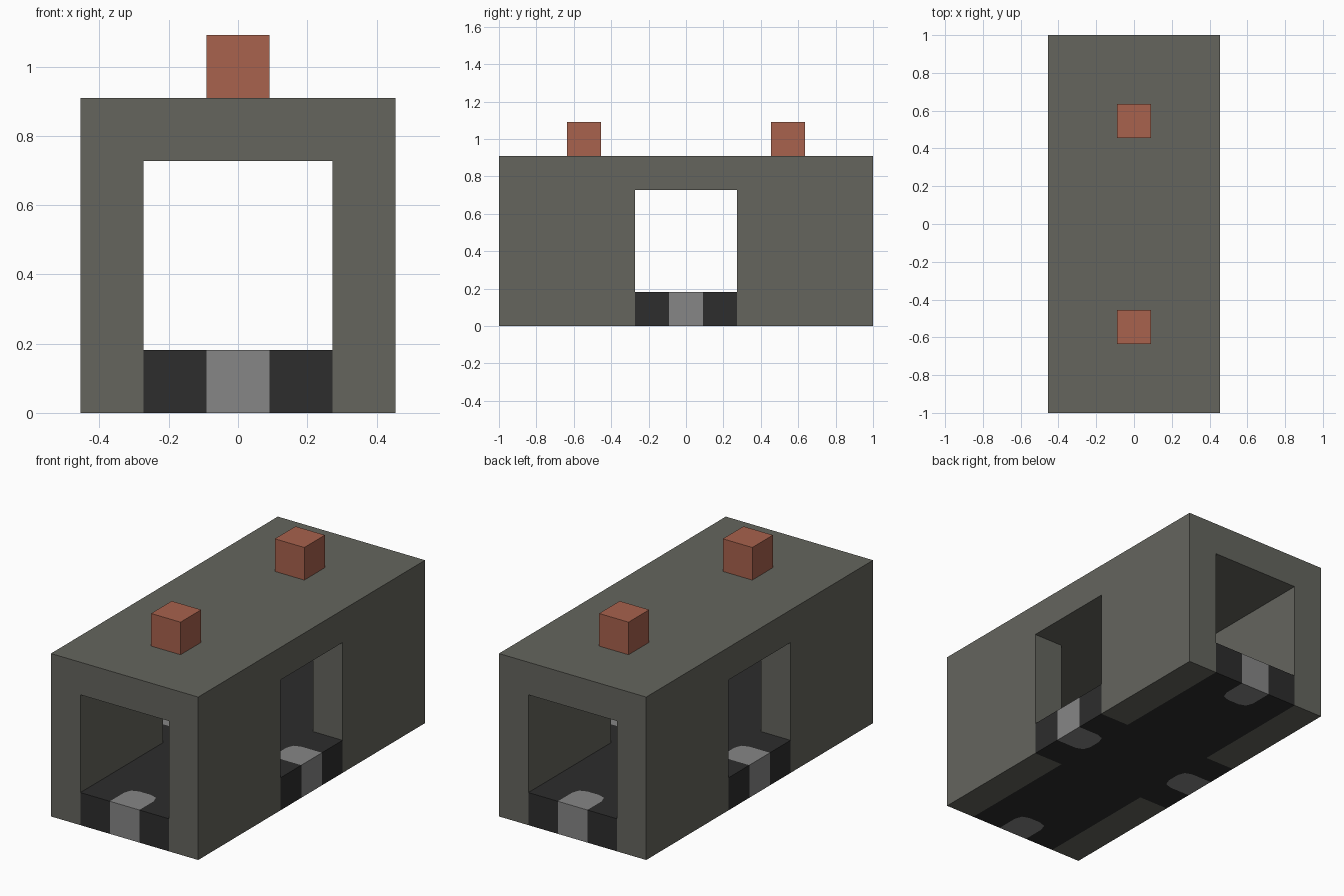
import bpy
import bmesh

if "Cube" in bpy.data.objects:
    bpy.data.objects.remove(bpy.data.objects["Cube"], do_unlink=True)

U = 2 / 11  # one block


def material(name, color):
    m = bpy.data.materials.new(name)
    m.use_nodes = True
    m.diffuse_color = (*color, 1)
    m.node_tree.nodes["Principled BSDF"].inputs["Base Color"].default_value = (*color, 1)
    return m


stone = material("grey stone", (0.128, 0.130, 0.111))
black = material("black floor", (0.026, 0.026, 0.026))
pale = material("pale grey", (0.238, 0.238, 0.238))
clay = material("red clay", (0.392, 0.122, 0.074))


def prism(name, outline, z0, z1, mat):
    """Extrude an outline, given in blocks, from z0 to z1."""
    bm = bmesh.new()
    base = bm.faces.new([bm.verts.new((x * U, y * U, z0 * U)) for x, y in outline])
    top = bmesh.ops.extrude_face_region(bm, geom=[base])["geom"]
    bmesh.ops.translate(bm, vec=(0, 0, (z1 - z0) * U),
                        verts=[v for v in top if isinstance(v, bmesh.types.BMVert)])
    bmesh.ops.recalc_face_normals(bm, faces=bm.faces)
    mesh = bpy.data.meshes.new(name)
    bm.to_mesh(mesh)
    bm.free()
    mesh.materials.append(mat)
    obj = bpy.data.objects.new(name, mesh)
    bpy.context.collection.objects.link(obj)
    return obj


def rectangle(w, d, cx=0, cy=0):
    return [(cx + sx * w / 2, cy + sy * d / 2)
            for sx, sy in ((-1, -1), (1, -1), (1, 1), (-1, 1))]


def cross(hx, hy, h):
    """Outline of two crossing passages of half width h."""
    quarter = [(hx, -h), (hx, h), (h, h), (h, hy)]
    half = quarter + [(-h, hy), (-h, h)]
    return half + [(-x, -y) for x, y in half]


def cut(obj, cutter):
    mod = obj.modifiers.new("cut", 'BOOLEAN')
    mod.operation = 'DIFFERENCE'
    mod.solver = 'EXACT'
    mod.object = cutter
    bpy.context.view_layer.objects.active = obj
    bpy.ops.object.modifier_apply(modifier=mod.name)


# Shell with crossing passages under a flat roof
shell = prism("shell", rectangle(5, 11), 0, 5, stone)
passages = prism("passage_cutter", cross(4, 7, 1.5), -1, 4, stone)
cut(shell, passages)
bpy.data.objects.remove(passages, do_unlink=True)

# Floor filling the passages
floor = prism("floor", cross(2.5, 5.5, 1.5), 0, 1, black)

# Pale sills in the middle of each opening, with rounded inner corners
SILL = [(-.5, 0), (.5, 0), (.5, .7), (.42, .92), (.2, 1),
        (-.2, 1), (-.42, .92), (-.5, .7)]
sides = {
    "front": lambda a, b: (a, b - 5.5),
    "back": lambda a, b: (-a, 5.5 - b),
    "left": lambda a, b: (2.5 - b, a),
    "right": lambda a, b: (b - 2.5, -a),
}
for side, place in sides.items():
    outline = [place(a, b) for a, b in SILL]
    cutter = prism("sill_cutter", [place(a, b if b else -1) for a, b in SILL], -1, 2, pale)
    cut(floor, cutter)
    bpy.data.objects.remove(cutter, do_unlink=True)
    prism(side + "_sill", outline, 0, 1, pale)

# Chimneys
for side, y in (("front", -3), ("back", 3)):
    prism(side + "_chimney", rectangle(1, 1, 0, y), 5, 6, clay)
